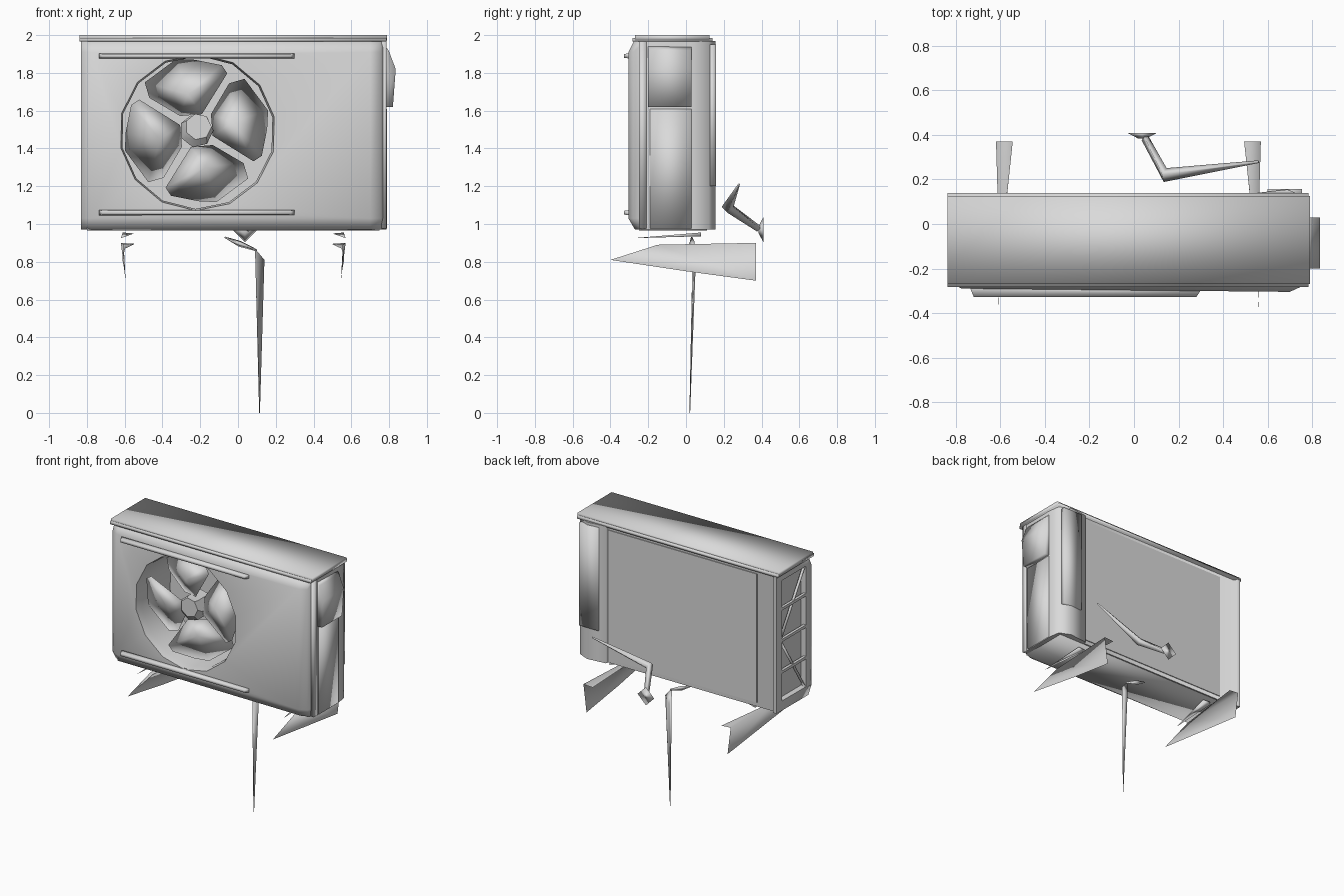
import bpy, bmesh, math
from mathutils import Vector

if "Cube" in bpy.data.objects:
    bpy.data.objects.remove(bpy.data.objects["Cube"])

grey = bpy.data.materials.new("light_grey_metal")
grey.diffuse_color = (0.70, 0.70, 0.70, 1)
grey.use_nodes = True
grey.node_tree.nodes["Principled BSDF"].inputs["Base Color"].default_value = grey.diffuse_color


def smooth_object(ob, angle):
    bpy.ops.object.select_all(action='DESELECT')
    ob.select_set(True)
    bpy.context.view_layer.objects.active = ob
    bpy.ops.object.shade_smooth_by_angle(angle=math.radians(angle))


def mesh_object(name, verts, faces, smooth=30):
    me = bpy.data.meshes.new(name)
    me.from_pydata(verts, [], faces)
    bm = bmesh.new()
    bm.from_mesh(me)
    bmesh.ops.recalc_face_normals(bm, faces=bm.faces)
    bm.to_mesh(me)
    bm.free()
    me.materials.append(grey)
    ob = bpy.data.objects.new(name, me)
    bpy.context.collection.objects.link(ob)
    if smooth:
        smooth_object(ob, smooth)
    return ob


def loft(name, rings, smooth=30):
    """Skin a list of equal-length closed rings and cap both ends."""
    n = len(rings[0])
    verts = [p for r in rings for p in r]
    faces = [tuple(range(n)), tuple(range((len(rings) - 1) * n, len(rings) * n))]
    for k in range(len(rings) - 1):
        for i in range(n):
            j = (i + 1) % n
            faces.append((k * n + i, k * n + j, (k + 1) * n + j, (k + 1) * n + i))
    return mesh_object(name, verts, faces, smooth)


def box(name, x0, x1, y0, y1, z0, z1, smooth=0):
    return loft(name, [[(x0, y0, z), (x1, y0, z), (x1, y1, z), (x0, y1, z)] for z in (z0, z1)], smooth)


def circle(cx, y, cz, r, n, turn=0.0):
    return [(cx + r * math.cos(turn + 2 * math.pi * i / n), y,
             cz + r * math.sin(turn + 2 * math.pi * i / n)) for i in range(n)]


def cut(ob, cutter):
    m = ob.modifiers.new("cut", 'BOOLEAN')
    m.operation, m.solver, m.object = 'DIFFERENCE', 'EXACT', cutter
    bpy.ops.object.select_all(action='DESELECT')
    ob.select_set(True)
    bpy.context.view_layer.objects.active = ob
    bpy.ops.object.modifier_apply(modifier=m.name)
    bpy.data.objects.remove(cutter, do_unlink=True)


def tube(name, path, radii, n=5):
    """Tapered tube through a few points."""
    pts = [Vector(p) for p in path]
    rings = []
    for i, p in enumerate(pts):
        d = (pts[min(i + 1, len(pts) - 1)] - pts[max(i - 1, 0)]).normalized()
        u = d.cross(Vector((0, 0, 1)) if abs(d.z) < 0.9 else Vector((1, 0, 0))).normalized()
        v = d.cross(u)
        rings.append([tuple(p + radii[i] * (u * math.cos(a) + v * math.sin(a)))
                      for a in (2 * math.pi * k / n for k in range(n))])
    return loft(name, rings, 120)


# Casing: front rolls inward on all edges, back corner bulges
def casing_ring(z, f):
    outline = [(-0.832, f + 0.045), (-0.775, f + 0.015), (0.70, f), (0.755, f + 0.025),
               (0.782, -0.21), (0.785, 0.03), (0.772, 0.12), (0.69, 0.155), (0.55, 0.14),
               (0.545, 0.12), (-0.79, 0.12), (-0.80, 0.14), (-0.83, 0.14)]
    return [(x, y, z) for x, y in outline]


casing = loft("casing", [casing_ring(0.97, -0.27), casing_ring(1.03, -0.305),
                         casing_ring(1.91, -0.305), casing_ring(1.97, -0.275)], 0)

# Fan opening and left intake recess
FX, FZ = -0.215, 1.485
cut(casing, loft("opening_cutter", [circle(FX, -0.36, FZ, 0.425, 14, 0.2),
                                    circle(FX, -0.24, FZ, 0.405, 14, 0.2),
                                    circle(FX, 0.09, FZ, 0.405, 14, 0.2)], 0))
cut(casing, box("intake_cutter", -0.9, -0.79, -0.20, 0.08, 1.04, 1.92))
smooth_object(casing, 75)

# Left intake rails
for i, z in enumerate((1.25, 1.48, 1.71)):
    box(f"intake_rail_{i}", -0.83, -0.81, -0.20, 0.08, z - 0.01, z + 0.01)
tube("intake_brace_lower", [(-0.815, -0.2, 1.04), (-0.815, 0.08, 1.48)], [0.012, 0.012], 4)
tube("intake_brace_upper", [(-0.815, 0.08, 1.48), (-0.815, -0.2, 1.92)], [0.012, 0.012], 4)

# Softly shaded lid, lip and base pan
box("lid", -0.838, 0.79, -0.27, 0.125, 1.972, 2.0, 180)
box("lid_lip", -0.838, 0.785, -0.283, 0.14, 1.965, 1.985, 180)
box("base_pan", -0.80, 0.75, -0.25, 0.11, 0.965, 0.99, 180)

# Fan blades: one pitched, softly shaded blade repeated four times
BLADE = [(0.08, 0.09), (0.18, 0.26), (0.265, 0.285), (0.395, 0.11),
         (0.39, 0.01), (0.36, -0.14), (0.315, -0.17), (0.09, -0.03)]
HX, HZ = -0.22, 1.495
for k in range(4):
    a = -k * math.pi / 2
    verts = []
    for u, w, lift in [p + (0,) for p in BLADE] + [(0.20, 0.05, -0.035), (0.20, 0.05, 0.0)]:
        y = -0.19 + 0.30 * (w - 0.05) + lift
        verts.append((HX + 0.96 * (u * math.cos(a) - w * math.sin(a)), y,
                      HZ + 0.96 * (u * math.sin(a) + w * math.cos(a))))
    faces = [(i, (i + 1) % 8, c) for c in (8, 9) for i in range(8)]
    mesh_object(f"fan_blade_{k}", verts, faces, 180)
loft("fan_hub", [circle(HX, -0.10, HZ, 0.09, 7), circle(HX, -0.23, HZ, 0.09, 7),
                 circle(HX + 0.01, -0.265, HZ + 0.02, 0.07, 7)], 40)

# Long bars above and below the fan
for name, z, s in (("upper_bar", 1.89, 1), ("lower_bar", 1.06, -1)):
    loft(name, [[(-0.74, -0.28, z + 0.015 * s), (0.305, -0.29, z + 0.015 * s),
                 (0.305, -0.29, z - 0.015 * s), (-0.74, -0.28, z - 0.015 * s)],
                [(-0.72, -0.328, z + 0.01 * s), (0.28, -0.328, z + 0.01 * s),
                 (0.28, -0.328, z - 0.01 * s), (-0.72, -0.328, z - 0.01 * s)]], 180)

# Right side: service plate, handle hood, and the cover on the back corner
box("service_plate", 0.765, 0.79, -0.19, 0.03, 0.975, 1.61, 180)
HOOD = [(0.775, 1.95), (0.797, 1.92), (0.835, 1.82), (0.82, 1.62), (0.775, 1.62)]
loft("handle_hood", [[(x, y, z) for x, z in HOOD] for y in (-0.20, 0.03)], 180)
box("front_side_trim", 0.76, 0.787, -0.25, -0.21, 0.975, 1.965, 180)
box("valve_cover", 0.60, 0.755, 0.12, 0.158, 1.2, 1.95, 180)

# Back panel plate
box("back_panel", -0.66, 0.54, 0.11, 0.126, 1.0, 1.94)

# Wall brackets (web plus flange) and thin foot plates, mirrored about x = -0.025
for side, s in (("left", 1), ("right", -1)):
    def px(x):
        return -0.025 + s * (x + 0.025)
    pts = [(-0.612, -0.40, 0.81), (-0.605, -0.15, 0.89), (-0.62, 0.37, 0.90),
           (-0.595, 0.37, 0.70), (-0.60, 0.0, 0.75), (-0.545, 0.37, 0.895), (-0.598, -0.13, 0.87)]
    mesh_object(f"{side}_bracket", [(px(x), y, z) for x, y, z in pts],
                [(0, 1, 4), (1, 2, 3, 4), (1, 2, 5, 6), (0, 1, 6)], 180)
    foot = [(-0.62, -0.28, 0.925), (-0.61, 0.08, 0.955), (-0.55, 0.08, 0.95), (-0.615, 0.08, 0.935)]
    mesh_object(f"{side}_foot", [(px(x), y, z) for x, y, z in foot],
                [(0, 1, 2), (0, 2, 3), (0, 1, 3), (1, 2, 3)], 180)

# Drain hose: short spout and a long tapering tail
tube("drain_spout", [(-0.07, 0.03, 0.93), (0.01, 0.035, 0.895), (0.10, 0.04, 0.86)],
     [0.004, 0.018, 0.006], 3)
loft("drain_hose", [[(0.09, 0.035, 0.87), (0.14, 0.04, 0.81), (0.10, 0.05, 0.75)],
                    [(0.112, 0.018, 0.0), (0.116, 0.02, 0.0), (0.113, 0.022, 0.0)]], 180)

# Bent pipe with a flared end behind the casing
tube("rear_pipe", [(0.56, 0.28, 1.21), (0.14, 0.22, 1.09), (0.05, 0.385, 0.975)],
     [0.006, 0.032, 0.018], 4)
loft("pipe_flare", [circle(0.037, 0.385, 0.97, 0.02, 4), circle(0.037, 0.41, 0.97, 0.067, 4)], 180)
